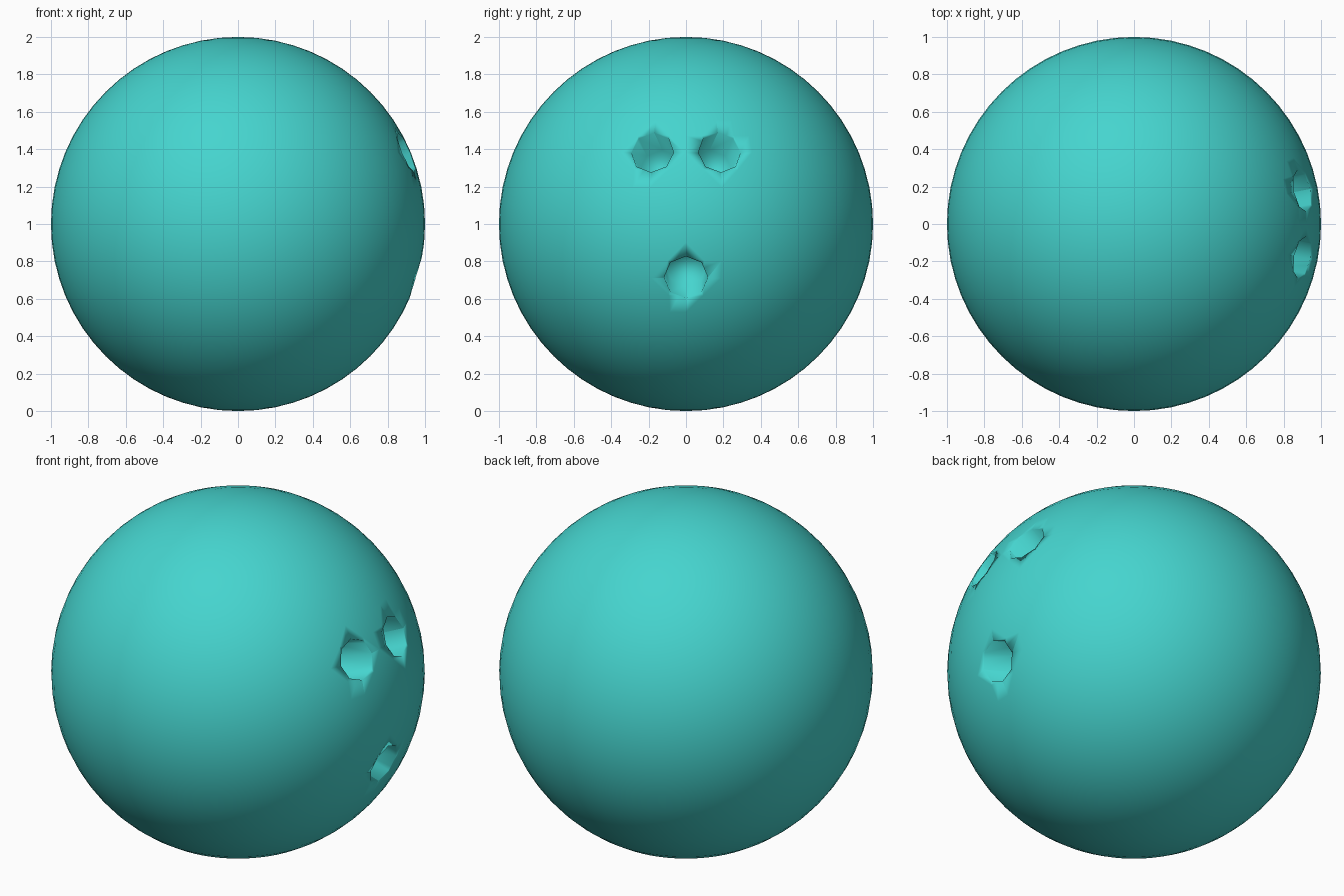
import bpy
from mathutils import Vector

if "Cube" in bpy.data.objects:
    bpy.data.objects.remove(bpy.data.objects["Cube"])

CENTRE = Vector((0, 0, 1))

# Ball body
bpy.ops.mesh.primitive_uv_sphere_add(segments=64, ring_count=32, radius=1, location=CENTRE)
ball = bpy.context.object
ball.name = "ball"
mat = bpy.data.materials.new("turquoise")
mat.diffuse_color = (0.06, 0.66, 0.62, 1)
mat.use_nodes = True
mat.node_tree.nodes["Principled BSDF"].inputs["Base Color"].default_value = mat.diffuse_color
ball.data.materials.append(mat)


# Eight-sided hole drilled towards the centre of the ball
def drill(name, y, z, radius, depth):
    x = (1 - y * y - (z - 1) ** 2) ** 0.5
    normal = Vector((x, y, z - 1))
    bpy.ops.mesh.primitive_cylinder_add(
        vertices=8, radius=radius, depth=2 * depth, location=CENTRE + normal,
        rotation=normal.to_track_quat('Z', 'Y').to_euler())
    cutter = bpy.context.object
    cutter.name = name
    cutter.data.materials.append(mat)
    cutter.hide_render = True
    cutter.hide_set(True)
    mod = ball.modifiers.new(name, 'BOOLEAN')
    mod.operation = 'DIFFERENCE'
    mod.solver = 'EXACT'
    mod.object = cutter


# Two finger holes and the thumb hole
for side, y in (("left", -0.18), ("right", 0.18)):
    drill(side + "_finger_hole_cutter", y, 1.385, 0.115, 0.25)
drill("thumb_hole_cutter", 0, 0.713, 0.117, 0.25)

# Apply the cuts, then smooth the whole surface
bpy.context.view_layer.objects.active = ball
ball.select_set(True)
for mod in list(ball.modifiers):
    bpy.ops.object.modifier_apply(modifier=mod.name)
for poly in ball.data.polygons:
    poly.use_smooth = True
